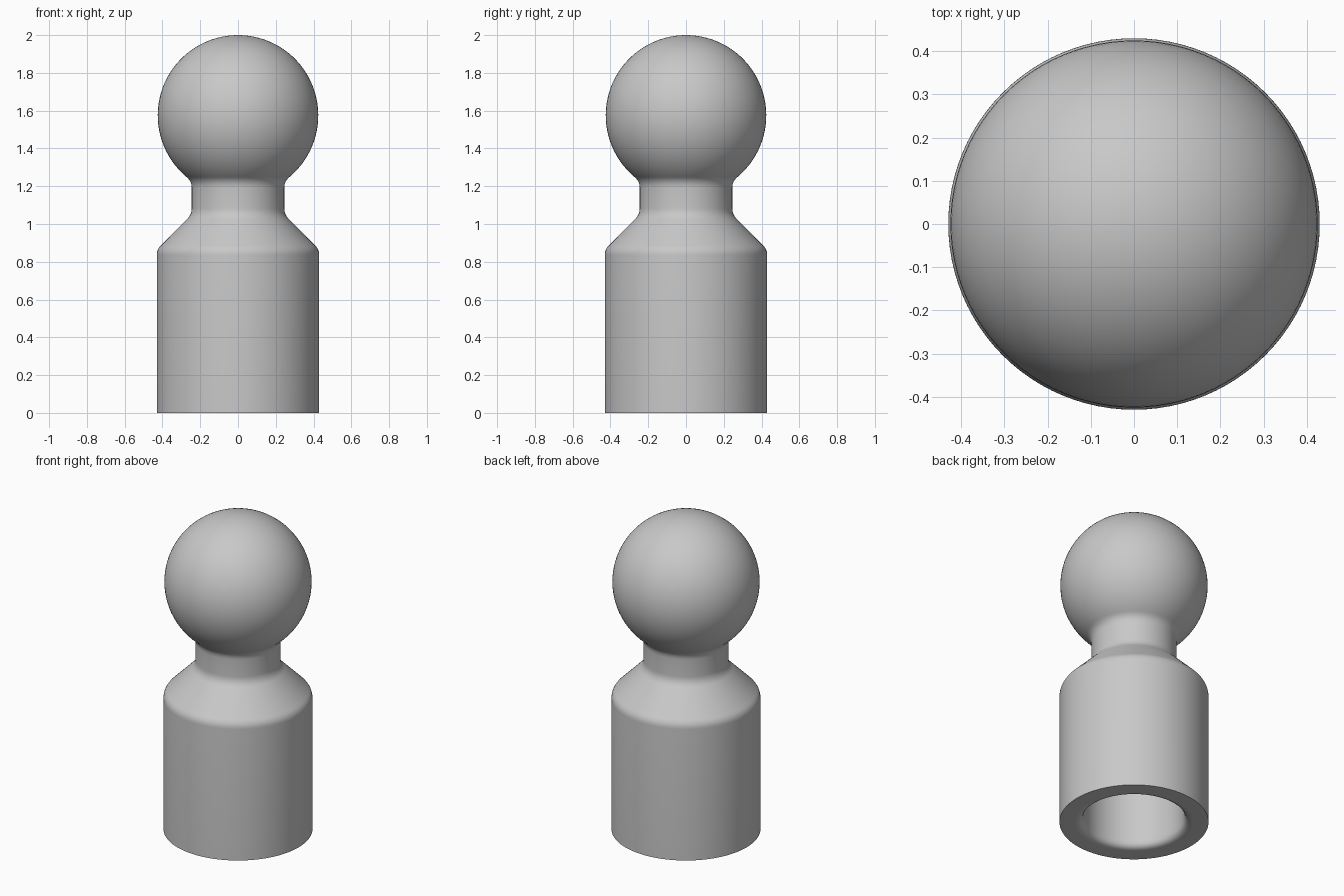
import bpy
import bmesh
from math import cos, sin, tau, radians
from mathutils import Vector

if "Cube" in bpy.data.objects:
    bpy.data.objects.remove(bpy.data.objects["Cube"], do_unlink=True)

SEGMENTS = 96
BALL_RADIUS, BALL_Z = 0.425, 1.575
BASE_RADIUS, NECK_RADIUS, BORE_RADIUS = 0.43, 0.245, 0.292


def rounded(corners, steps=6):
    """Turn (radius, height, trim) corners into a profile with eased corners."""
    pts = []
    for i, (r, z, trim) in enumerate(corners):
        p = Vector((r, z))
        if trim == 0:
            pts.append(p)
            continue
        a = p + (Vector(corners[i - 1][:2]) - p).normalized() * trim
        b = p + (Vector(corners[i + 1][:2]) - p).normalized() * trim
        for s in range(steps + 1):
            t = s / steps
            pts.append(a * (1 - t) ** 2 + p * 2 * t * (1 - t) + b * t * t)
    return pts


def lathe(name, profile, material):
    """Spin a profile around the vertical axis."""
    bm = bmesh.new()
    verts = [bm.verts.new((p.x, 0, p.y)) for p in profile]
    edges = [bm.edges.new(pair) for pair in zip(verts, verts[1:])]
    bmesh.ops.spin(bm, geom=verts + edges, cent=(0, 0, 0), axis=(0, 0, 1),
                   angle=tau, steps=SEGMENTS)
    bmesh.ops.remove_doubles(bm, verts=bm.verts, dist=0.0002)
    bmesh.ops.recalc_face_normals(bm, faces=bm.faces)
    mesh = bpy.data.meshes.new(name)
    bm.to_mesh(mesh)
    bm.free()
    mesh.materials.append(material)
    obj = bpy.data.objects.new(name, mesh)
    bpy.context.collection.objects.link(obj)
    bpy.ops.object.select_all(action="DESELECT")
    obj.select_set(True)
    bpy.context.view_layer.objects.active = obj
    bpy.ops.object.shade_smooth_by_angle(angle=radians(40))
    return obj


# Plain grey material
grey = bpy.data.materials.new("light grey")
grey.use_nodes = True
grey.diffuse_color = (0.58, 0.58, 0.58, 1)
grey.node_tree.nodes["Principled BSDF"].inputs["Base Color"].default_value = grey.diffuse_color

# Blind bore, base, sloped shoulder and neck
profile = rounded([
    (0, 0.75, 0),
    (BORE_RADIUS, 0.75, 0),
    (BORE_RADIUS, 0, 0.05),
    (BASE_RADIUS, 0, 0),
    (BASE_RADIUS, 0.865, 0.03),
    (NECK_RADIUS, 1.05, 0.035),
    (NECK_RADIUS, 1.226, 0.035),
    (0.275, 1.251, 0),
])

# Ball continuing from the neck fillet to the top
start, end, rings = radians(-49.7), radians(90), 36
for i in range(1, rings + 1):
    a = start + (end - start) * i / rings
    profile.append(Vector((BALL_RADIUS * cos(a), BALL_Z + BALL_RADIUS * sin(a))))

lathe("ball_stud", profile, grey)
